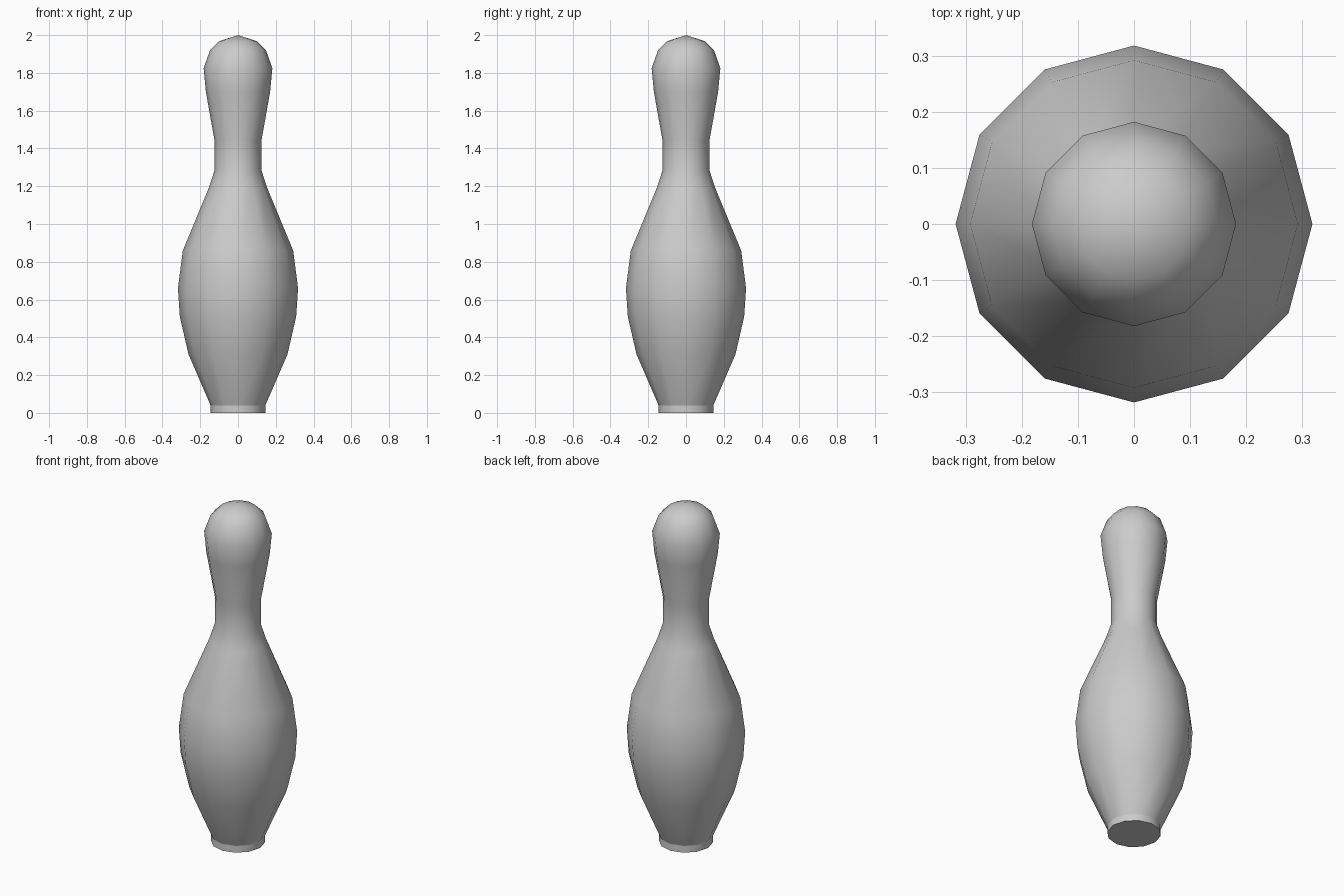
import bpy
import bmesh
from math import radians
from mathutils import Matrix, Vector

cube = bpy.data.objects.get("Cube")
if cube:
    bpy.data.objects.remove(cube)

# Plain grey finish
grey = bpy.data.materials.new("plain_grey")
grey.use_nodes = True
colour = (0.6, 0.6, 0.6, 1)
grey.diffuse_color = colour
grey.node_tree.nodes["Principled BSDF"].inputs["Base Color"].default_value = colour

# Half profile of the pin as (radius, height), from the base centre to the crown
SIDES = 12
profile = [(0, 0), (0.145, 0), (0.145, 0.04), (0.262, 0.31), (0.308, 0.51),
           (0.318, 0.66), (0.292, 0.86), (0.155, 1.19), (0.124, 1.285),
           (0.124, 1.44), (0.17, 1.70), (0.182, 1.825), (0.148, 1.92),
           (0.1, 1.968), (0, 2)]

# Spin the profile into a twelve-sided body
bm = bmesh.new()
verts = [bm.verts.new((r, 0, z)) for r, z in profile]
edges = [bm.edges.new(pair) for pair in zip(verts, verts[1:])]
bmesh.ops.spin(bm, geom=verts + edges, cent=(0, 0, 0), axis=(0, 0, 1),
               angle=radians(360), steps=SIDES, use_duplicate=False)
bmesh.ops.remove_doubles(bm, verts=bm.verts, dist=0.0005)
bmesh.ops.recalc_face_normals(bm, faces=bm.faces)

mesh = bpy.data.meshes.new("bowling_pin")
bm.to_mesh(mesh)
bm.free()
mesh.materials.append(grey)
pin = bpy.data.objects.new("bowling_pin", mesh)
bpy.context.collection.objects.link(pin)

# Smooth body with a crisp base rim
bpy.ops.object.select_all(action="DESELECT")
pin.select_set(True)
bpy.context.view_layer.objects.active = pin
bpy.ops.object.shade_smooth_by_angle(angle=radians(35))
for edge in mesh.edges:
    a, b = (mesh.vertices[i].co for i in edge.vertices)
    if max(a.z, b.z) < 0.05 and abs(a.z - b.z) < 0.01:
        edge.use_edge_sharp = True
